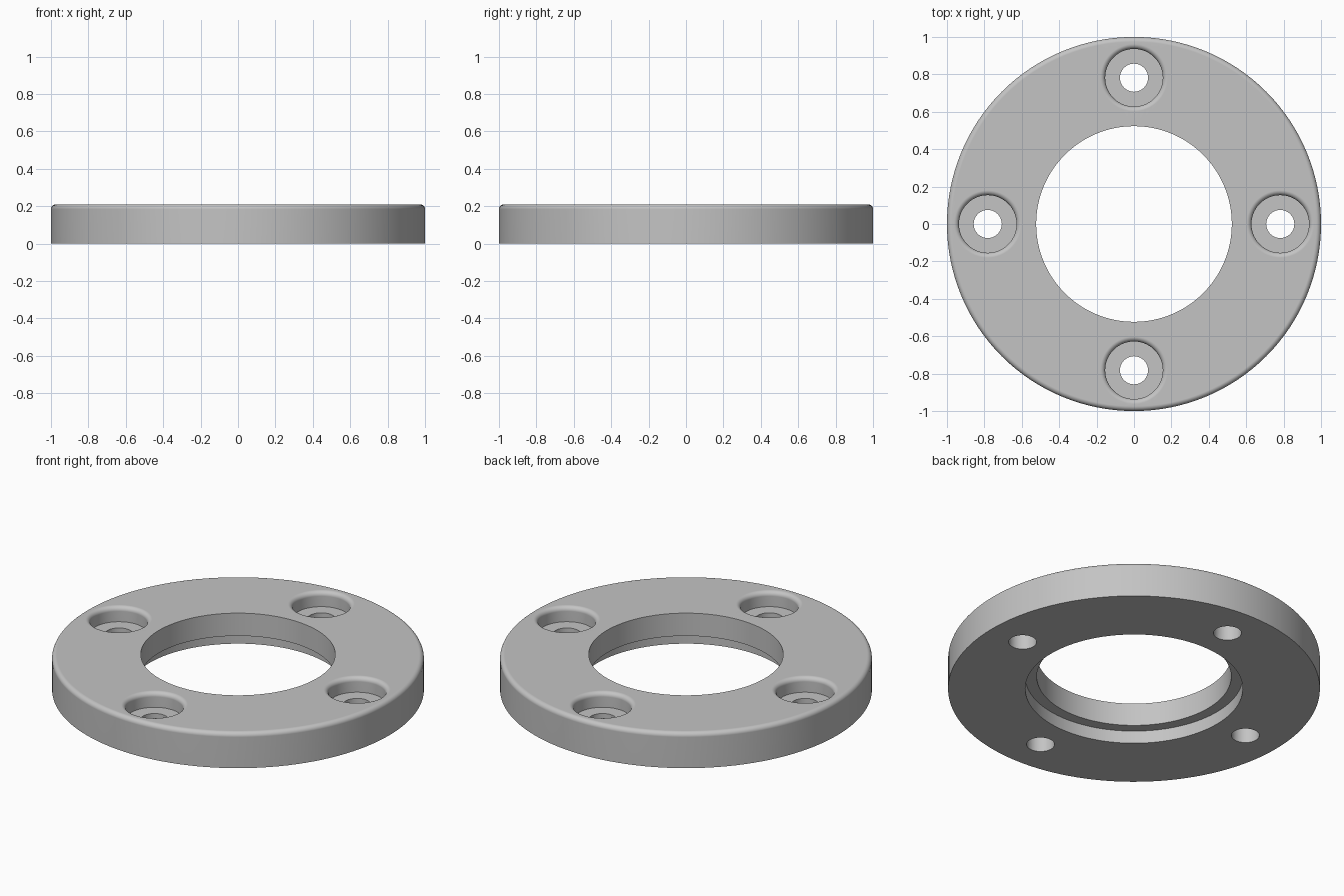
import bpy, bmesh
from math import pi, sin, cos
from mathutils import Matrix, Vector

cube = bpy.data.objects.get("Cube")
if cube:
    bpy.data.objects.remove(cube, do_unlink=True)

HEIGHT, FILLET = 0.21, 0.026
OUTER_R, INNER_R = 1.0, 0.523
RECESS_R, RECESS_DEPTH = 0.585, 0.075
BORE_R, BORE_DEPTH, HOLE_R, BOLT_CIRCLE = 0.154, 0.088, 0.075, 0.782

grey = bpy.data.materials.new("plain grey")
grey.use_nodes = True
colour = (0.55, 0.55, 0.55, 1)
grey.diffuse_color = colour
grey.node_tree.nodes["Principled BSDF"].inputs["Base Color"].default_value = colour


def arc(cx, cz, start, end, steps=6):
    """Points of a fillet arc around (cx, cz)."""
    angles = [start + (end - start) * i / steps for i in range(steps + 1)]
    return [(cx + FILLET * cos(a), cz + FILLET * sin(a)) for a in angles]


def lathe(bm, profile, segments, centre=(0, 0, 0)):
    """Revolve a closed (radius, height) outline around the z axis."""
    verts = [bm.verts.new((r, 0, z)) for r, z in profile]
    edges = [bm.edges.new((a, b)) for a, b in zip(verts, verts[1:] + verts[:1])
             if a.co.x > 0 or b.co.x > 0]
    geom = bmesh.ops.spin(bm, geom=verts + edges, cent=(0, 0, 0), axis=(0, 0, 1),
                          angle=2 * pi, steps=segments)
    new = {v for f in bm.faces for v in f.verts if not f.tag} | set(verts)
    bmesh.ops.translate(bm, verts=list(new), vec=Vector(centre))
    for f in bm.faces:
        f.tag = True


def finish(bm, name):
    bmesh.ops.remove_doubles(bm, verts=bm.verts, dist=1e-5)
    bmesh.ops.recalc_face_normals(bm, faces=bm.faces)
    mesh = bpy.data.meshes.new(name)
    bm.to_mesh(mesh)
    bm.free()
    mesh.materials.append(grey)
    obj = bpy.data.objects.new(name, mesh)
    bpy.context.collection.objects.link(obj)
    return obj


# Flange ring with rounded top rim and a stepped recess underneath
bm = bmesh.new()
ring = [(INNER_R, HEIGHT), (INNER_R, RECESS_DEPTH), (RECESS_R, RECESS_DEPTH),
        (RECESS_R, 0), (OUTER_R, 0)]
ring += arc(OUTER_R - FILLET, HEIGHT - FILLET, 0, pi / 2)
lathe(bm, ring, 128)
flange = finish(bm, "flange_ring")

# Counterbored bolt holes with a rounded upper lip
bm = bmesh.new()
floor = HEIGHT - BORE_DEPTH
bolt = [(0, -0.1), (HOLE_R, -0.1), (HOLE_R, floor), (BORE_R, floor)]
bolt += arc(BORE_R + FILLET, HEIGHT - FILLET, pi, pi / 2)
bolt += [(BORE_R + FILLET, HEIGHT + 0.1), (0, HEIGHT + 0.1)]
for i in range(4):
    spot = Matrix.Rotation(i * pi / 2, 3, 'Z') @ Vector((BOLT_CIRCLE, 0, 0))
    lathe(bm, bolt, 64, spot)
cutter = finish(bm, "bolt_hole_cutter")
cutter.hide_render = True

# Cut the holes and keep the result as plain mesh
cut = flange.modifiers.new("bolt holes", 'BOOLEAN')
cut.operation, cut.solver, cut.object = 'DIFFERENCE', 'EXACT', cutter
bpy.context.view_layer.objects.active = flange
for o in bpy.context.selected_objects:
    o.select_set(False)
flange.select_set(True)
bpy.ops.object.modifier_apply(modifier=cut.name)
bpy.data.objects.remove(cutter, do_unlink=True)

# Smooth curved walls, crisp corners, flat top
bpy.ops.object.shade_smooth_by_angle(angle=pi / 6)
weighted = flange.modifiers.new("flat top shading", 'WEIGHTED_NORMAL')
weighted.keep_sharp = True
